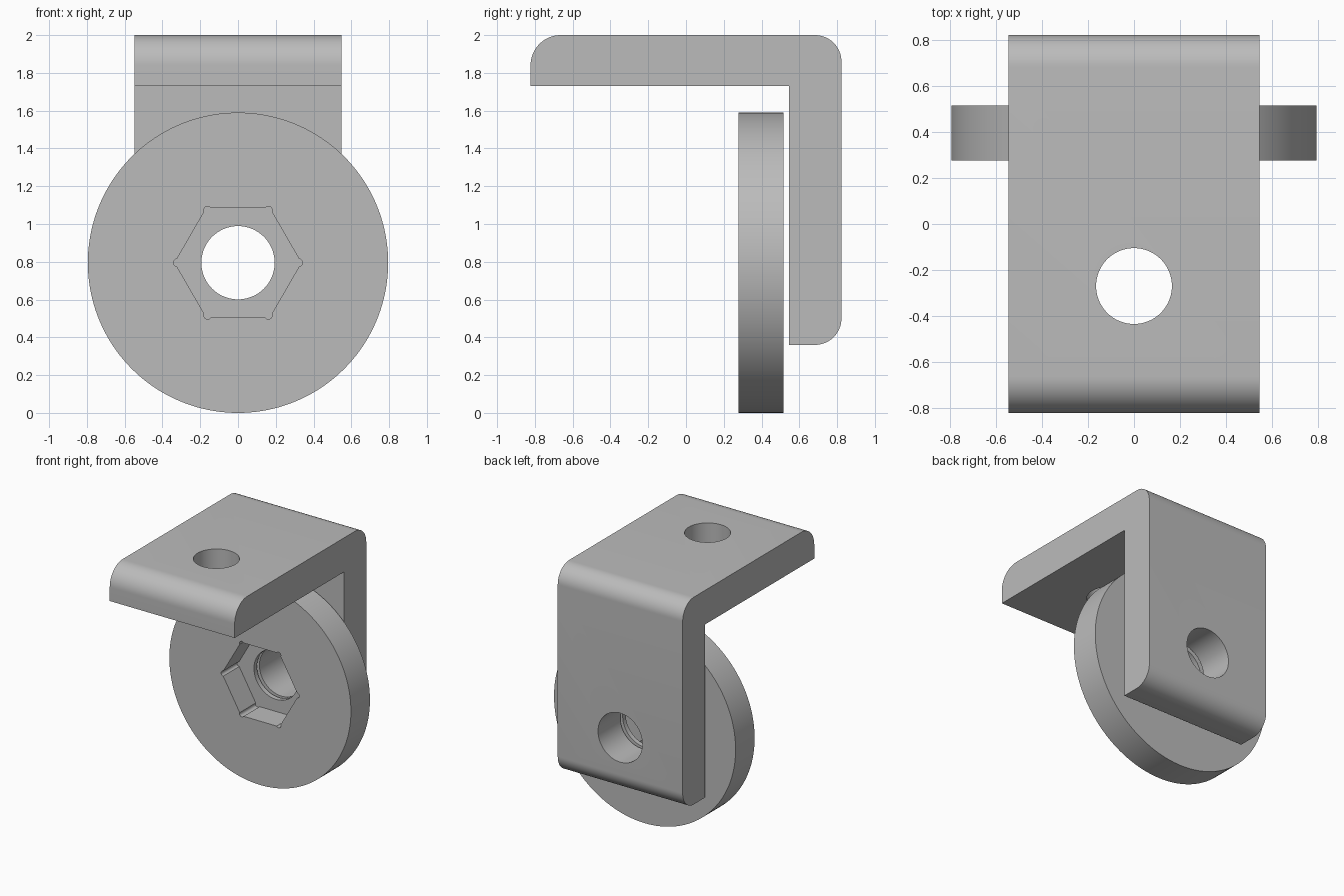
import bpy, bmesh
from math import radians, cos, sin, acos, degrees
from mathutils import Vector

cube = bpy.data.objects.get("Cube")
if cube:
    bpy.data.objects.remove(cube, do_unlink=True)

steel = bpy.data.materials.new("grey steel")
steel.use_nodes = True
GREY = (0.5, 0.5, 0.5, 1)
steel.diffuse_color = GREY
steel.node_tree.nodes["Principled BSDF"].inputs["Base Color"].default_value = GREY


def arc(cx, cy, r, start, end, steps):
    """Points along an arc, angles in degrees."""
    angles = [radians(start + (end - start) * i / steps) for i in range(steps + 1)]
    return [(cx + r * cos(a), cy + r * sin(a)) for a in angles]


def circle(cx, cy, r, steps=96):
    return arc(cx, cy, r, 0, 360, steps)[:-1]


def prism(name, outline, axis, low, high):
    """Extrude a 2D outline along one axis; the other two axes keep their order."""
    def place(u, v, w):
        return {"x": (w, u, v), "y": (u, w, v), "z": (u, v, w)}[axis]
    bm = bmesh.new()
    face = bm.faces.new([bm.verts.new(place(u, v, low)) for u, v in outline])
    made = bmesh.ops.extrude_face_region(bm, geom=[face])["geom"]
    verts = [g for g in made if isinstance(g, bmesh.types.BMVert)]
    bmesh.ops.translate(bm, verts=verts, vec=Vector(place(0, 0, high - low)))
    bmesh.ops.recalc_face_normals(bm, faces=bm.faces)
    mesh = bpy.data.meshes.new(name)
    bm.to_mesh(mesh)
    bm.free()
    mesh.materials.append(steel)
    obj = bpy.data.objects.new(name, mesh)
    bpy.context.collection.objects.link(obj)
    return obj


def select(obj):
    bpy.ops.object.select_all(action="DESELECT")
    obj.select_set(True)
    bpy.context.view_layer.objects.active = obj


def cut(obj, *cutters):
    """Subtract the cutters, then remove them."""
    for cutter in cutters:
        select(obj)
        mod = obj.modifiers.new("cut", "BOOLEAN")
        mod.operation = "DIFFERENCE"
        mod.solver = "EXACT"
        mod.object = cutter
        bpy.ops.object.modifier_apply(modifier=mod.name)
        bpy.data.objects.remove(cutter, do_unlink=True)
    select(obj)
    bpy.ops.object.shade_smooth_by_angle(angle=radians(30))


AXLE_Z = 0.795
HOLE_R = 0.194

# L-shaped bracket with rounded outer corners
FRONT, BACK, INNER = -0.823, 0.823, 0.545
BOTTOM, UNDER, TOP = 0.36, 1.73, 2.0
NOSE, BEND = 0.16, 0.14
profile = [(FRONT, UNDER), (INNER, UNDER), (INNER, BOTTOM)]
profile += arc(BACK - BEND, BOTTOM + BEND, BEND, -90, 0, 16)
profile += arc(BACK - BEND, TOP - BEND, BEND, 0, 90, 16)
profile += arc(FRONT + NOSE, TOP - NOSE, NOSE, 90, 180, 16)
bracket = prism("bracket", profile, "x", -0.547, 0.547)
cut(bracket,
    prism("mount_hole", circle(0, -0.27, 0.165), "z", 1.5, 2.2),
    prism("axle_hole", circle(0, AXLE_Z, HOLE_R), "y", 0.4, 1.0))

# Hexagonal pocket outline with a small round relief in each corner
APOTHEM, RELIEF_AT, RELIEF_R = 0.29, 0.322, 0.02
side_gap = APOTHEM - RELIEF_AT * cos(radians(30))
sweep = 30 + degrees(acos(side_gap / RELIEF_R))
pocket = []
for k in range(6):
    a = radians(60 * k)
    pocket += arc(RELIEF_AT * cos(a), AXLE_Z + RELIEF_AT * sin(a), RELIEF_R,
                  60 * k - sweep, 60 * k + sweep, 10)

# Wheel with axle hole and nut pocket
WHEEL_FRONT, WHEEL_BACK, POCKET_DEPTH = 0.277, 0.515, 0.2
wheel = prism("wheel", circle(0, AXLE_Z, AXLE_Z, 160), "y", WHEEL_FRONT, WHEEL_BACK)
cut(wheel,
    prism("axle_bore", circle(0, AXLE_Z, HOLE_R), "y", 0.1, 0.7),
    prism("nut_pocket", pocket, "y", 0.1, WHEEL_FRONT + POCKET_DEPTH))
